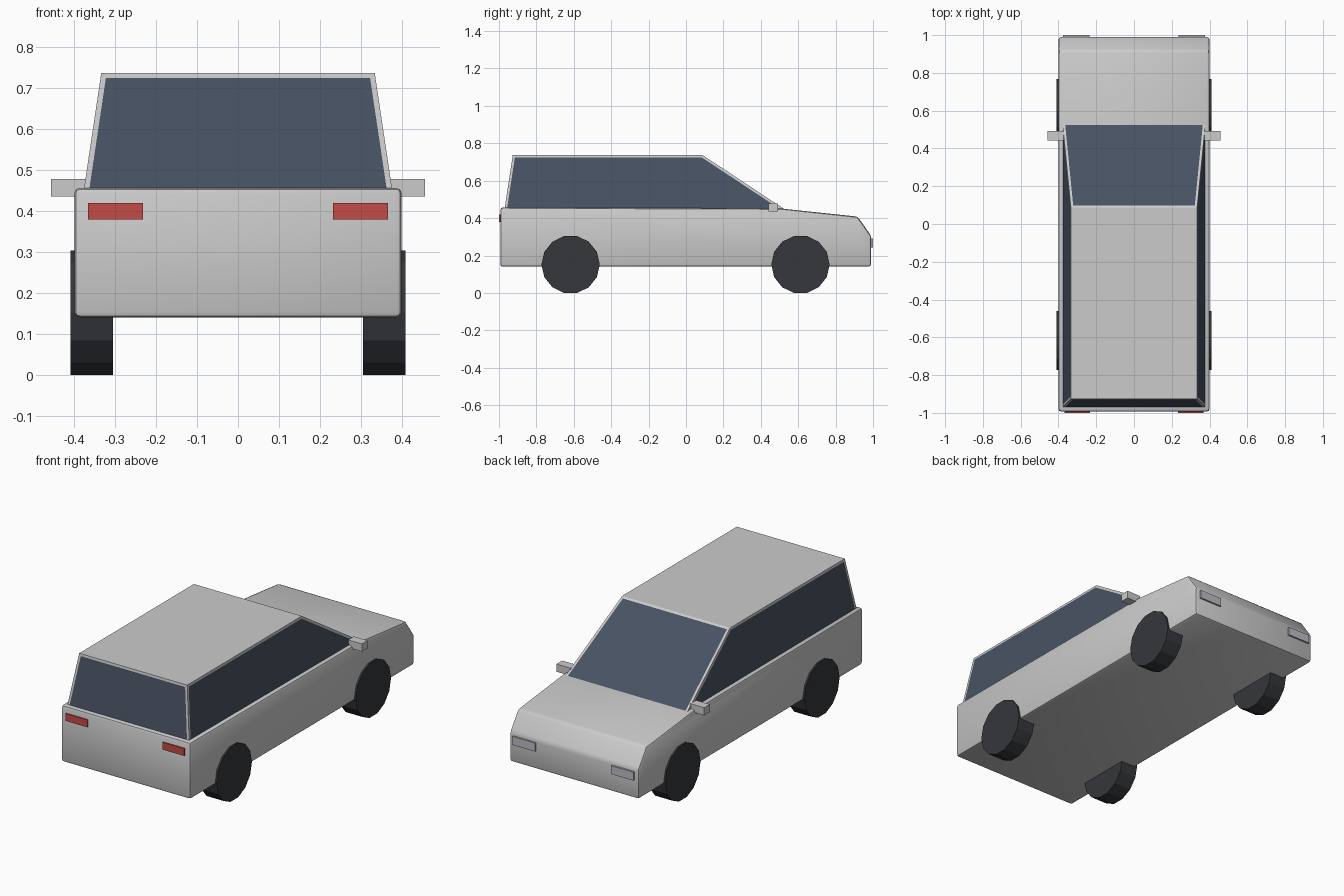
import bpy, bmesh, math
from mathutils import Matrix, Vector

if "Cube" in bpy.data.objects:
    bpy.data.objects.remove(bpy.data.objects["Cube"])


def material(name, color):
    m = bpy.data.materials.new(name)
    m.diffuse_color = color
    m.use_nodes = True
    m.node_tree.nodes["Principled BSDF"].inputs["Base Color"].default_value = m.diffuse_color
    return m


glass = material("glass", (0.065, 0.085, 0.125, 1))
rubber = material("rubber", (0.035, 0.038, 0.044, 1))
red = material("red_lens", (0.55, 0.07, 0.06, 1))
clear = material("clear_lens", (0.50, 0.51, 0.56, 1))


def finish(bm, name, mats=()):
    bmesh.ops.recalc_face_normals(bm, faces=bm.faces)
    me = bpy.data.meshes.new(name)
    bm.to_mesh(me)
    bm.free()
    for m in mats:
        me.materials.append(m)
    ob = bpy.data.objects.new(name, me)
    bpy.context.collection.objects.link(ob)
    return ob


def box(name, x, y, z, mats=()):
    bm = bmesh.new()
    size = [b - a for a, b in (x, y, z)]
    mid = [(a + b) / 2 for a, b in (x, y, z)]
    bmesh.ops.create_cube(bm, size=1, matrix=Matrix.Translation(mid) @ Matrix.Diagonal((*size, 1)))
    return finish(bm, name, mats)


# Lower body: side profile extruded across the width, with rounded edges
profile = [(-0.993, 0.14), (0.99, 0.14), (0.99, 0.305), (0.918, 0.408),
           (0.51, 0.451), (-0.993, 0.457)]
bm = bmesh.new()
face = bm.faces.new([bm.verts.new((-0.4, y, z)) for y, z in profile])
ext = bmesh.ops.extrude_face_region(bm, geom=[face])
bmesh.ops.translate(bm, vec=(0.8, 0, 0),
                    verts=[g for g in ext["geom"] if isinstance(g, bmesh.types.BMVert)])
bmesh.ops.recalc_face_normals(bm, faces=bm.faces)
edges = [e for e in bm.edges if e.calc_face_angle(0) > math.radians(15)]
bmesh.ops.bevel(bm, geom=edges, offset=0.014, segments=2, profile=0.5, affect='EDGES')
body = finish(bm, "body")
bpy.context.view_layer.objects.active = body
body.select_set(True)
bpy.ops.object.shade_smooth_by_angle(angle=math.radians(35))
body.select_set(False)

# Cabin: tapered block whose four sides are inset to make the windows
bm = bmesh.new()
rings = []
for hw, rear, front, z in ((0.379, -0.972, 0.543, 0.437), (0.334, -0.926, 0.087, 0.738)):
    rings.append([bm.verts.new((x, y, z)) for x, y in
                  ((-hw, rear), (hw, rear), (hw, front), (-hw, front))])
low, high = rings
bm.faces.new(low[::-1])
bm.faces.new(high)
sides = [bm.faces.new((low[i], low[(i + 1) % 4], high[(i + 1) % 4], high[i])) for i in range(4)]
bmesh.ops.recalc_face_normals(bm, faces=bm.faces)
bmesh.ops.inset_individual(bm, faces=sides, thickness=0.013, use_even_offset=True)
for f in sides:
    f.material_index = 1
finish(bm, "cabin", (material("paint", (0.8, 0.8, 0.8, 1)), glass)).data.materials[0] = None

for side, s in (("left", -1), ("right", 1)):
    def span(a, b):
        return tuple(sorted((s * a, s * b)))

    # Wheels
    for end, y in (("rear", -0.617), ("front", 0.612)):
        bm = bmesh.new()
        bmesh.ops.create_cone(bm, cap_ends=True, segments=14, radius1=0.156, radius2=0.156, depth=0.104,
                              matrix=Matrix.Translation((s * 0.357, y, 0.152)) @ Matrix.Rotation(math.pi / 2, 4, 'Y'))
        finish(bm, f"{end}_{side}_wheel", (rubber,))

    # Mirrors and lamps
    box(f"{side}_mirror", span(0.37, 0.457), (0.442, 0.492), (0.436, 0.479))
    box(f"{side}_tail_light", span(0.232, 0.367), (-1.0, -0.97), (0.379, 0.42), (red,))
    box(f"{side}_headlight", span(0.235, 0.375), (0.96, 1.0), (0.243, 0.29), (clear,))
